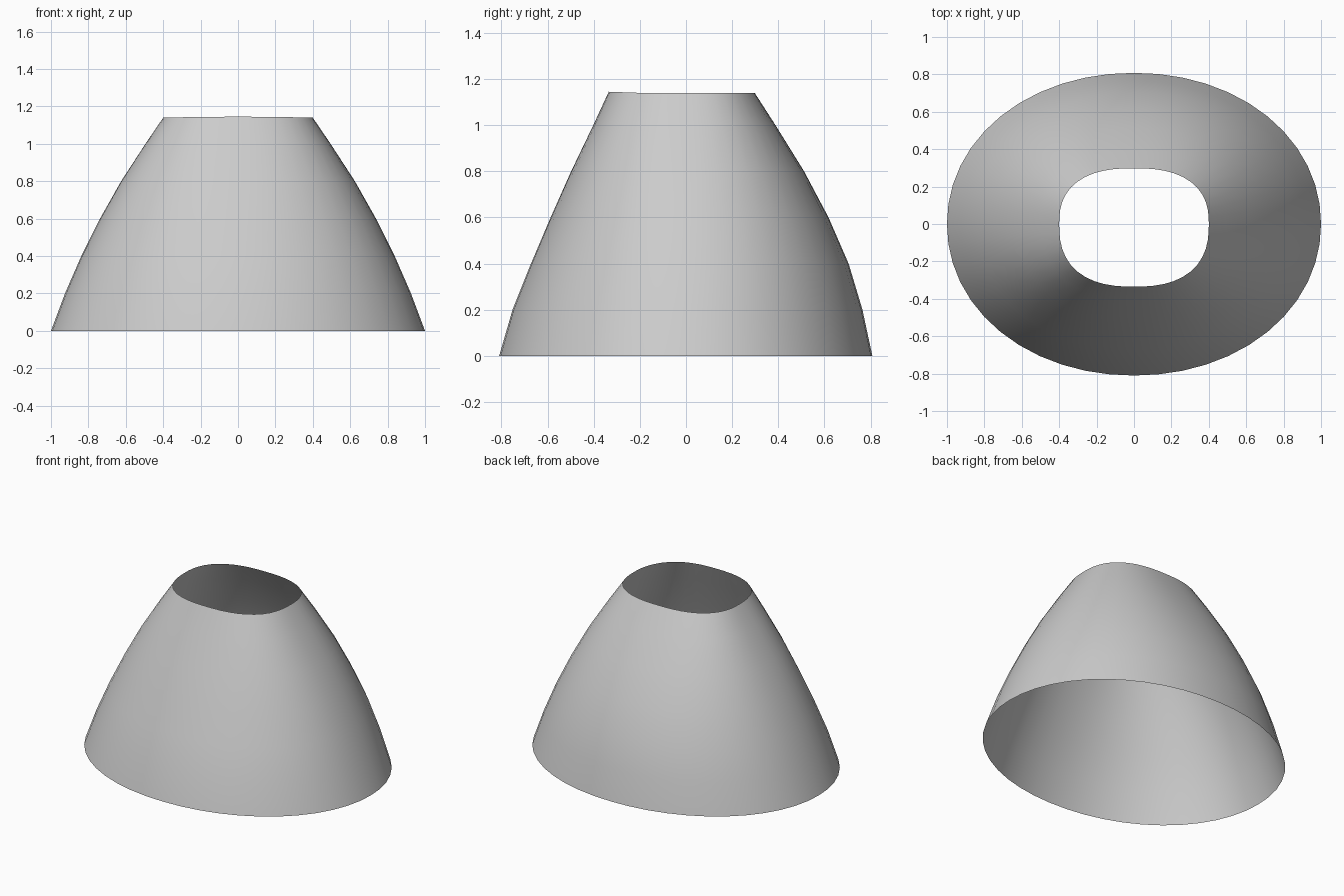
import bpy, bmesh, math

if "Cube" in bpy.data.objects:
    bpy.data.objects.remove(bpy.data.objects["Cube"])

SIDES = 48
# Sections: height, half width, front depth, back depth, roundness exponent
sections = [
    (0.00, 1.000, 0.810, 0.808, 2.05),
    (0.20, 0.925, 0.752, 0.765, 2.07),
    (0.40, 0.838, 0.672, 0.705, 2.10),
    (0.60, 0.738, 0.587, 0.618, 2.15),
    (0.80, 0.625, 0.498, 0.512, 2.25),
    (1.00, 0.495, 0.402, 0.388, 2.40),
    (1.14, 0.400, 0.335, 0.298, 2.50),
]


def section_point(angle, z, width, front, back, power):
    c, s = math.cos(angle), math.sin(angle)
    depth = back if s > 0 else front
    r = (abs(c) ** power + abs(s) ** power) ** (-1 / power)
    return (width * c * r, depth * s * r, z)


# Open tapered shell, lofted through the rounded sections
bm = bmesh.new()
rings = [[bm.verts.new(section_point(2 * math.pi * i / SIDES, *sec))
          for i in range(SIDES)] for sec in sections]
for low, high in zip(rings, rings[1:]):
    for i in range(SIDES):
        j = (i + 1) % SIDES
        bm.faces.new((low[i], low[j], high[j], high[i]))

# Slightly raised front lip
for v in rings[-1]:
    if v.co.y < -0.2:
        v.co.z += 0.005 * (-v.co.y - 0.2) / 0.135

mesh = bpy.data.meshes.new("tapered_shell")
bm.to_mesh(mesh)
bm.free()
for p in mesh.polygons:
    p.use_smooth = True
shell = bpy.data.objects.new("tapered_shell", mesh)
bpy.context.collection.objects.link(shell)
